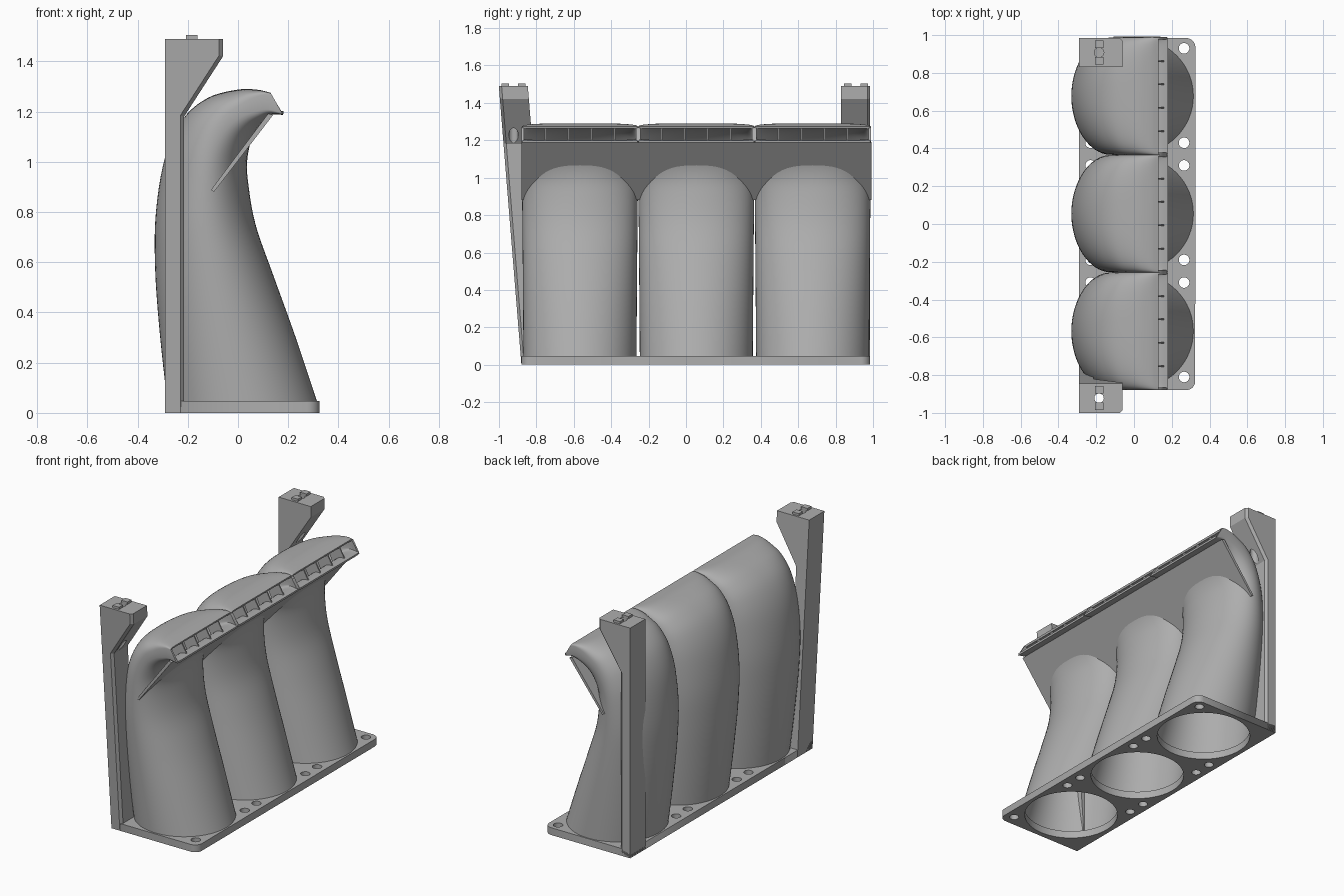
import bpy, bmesh, math
from mathutils import Vector

cube = bpy.data.objects.get("Cube")
if cube:
    bpy.data.objects.remove(cube, do_unlink=True)

grey = bpy.data.materials.new("plain grey")
grey.use_nodes = True
colour = (0.42, 0.42, 0.42, 1)
grey.diffuse_color = colour
grey.node_tree.nodes["Principled BSDF"].inputs["Base Color"].default_value = colour

CENTRES = (-0.567, 0.055, 0.677)
Y_MIN, Y_MAX = -0.88, 0.985


def add(name, data):
    ob = bpy.data.objects.new(name, data)
    bpy.context.scene.collection.objects.link(ob)
    data.materials.clear()
    data.materials.append(grey)
    return ob


def from_bmesh(name, bm):
    me = bpy.data.meshes.new(name)
    bm.to_mesh(me)
    bm.free()
    return add(name, me)


def bake(ob):
    """Replace an object by its evaluated mesh."""
    bpy.context.view_layer.update()
    deps = bpy.context.evaluated_depsgraph_get()
    me = bpy.data.meshes.new_from_object(ob.evaluated_get(deps))
    name = ob.name
    bpy.data.objects.remove(ob, do_unlink=True)
    new = add(name, me)
    new.name = name
    return new


def cut(ob, cutters):
    for c in cutters:
        c.hide_render = True
        mod = ob.modifiers.new("cut", "BOOLEAN")
        mod.operation, mod.solver, mod.object = "DIFFERENCE", "EXACT", c
    ob = bake(ob)
    for c in cutters:
        bpy.data.objects.remove(c, do_unlink=True)
    return ob


def prism(profile, y0, y1):
    """Extrude an x-z profile along y."""
    bm = bmesh.new()
    face = bm.faces.new([bm.verts.new((x, y0, z)) for x, z in profile])
    ext = bmesh.ops.extrude_face_region(bm, geom=[face])
    moved = [v for v in ext["geom"] if isinstance(v, bmesh.types.BMVert)]
    bmesh.ops.translate(bm, verts=moved, vec=(0, y1 - y0, 0))
    bmesh.ops.recalc_face_normals(bm, faces=bm.faces)
    return bm


def arc(cx, cy, r, a0=0, a1=360, n=32):
    return [(cx + r * math.cos(math.radians(a0 + (a1 - a0) * i / n)),
             cy + r * math.sin(math.radians(a0 + (a1 - a0) * i / n))) for i in range(n)]


# Base plate: rounded outline with fan openings and screw holes
outline = [(-0.29, Y_MIN)] + arc(0.275, Y_MIN + 0.05, 0.05, -90, 0, 8)
outline += [(0.325, Y_MAX - 0.05)] + arc(0.275, Y_MAX - 0.05, 0.05, 0, 90, 8)
outline += [(0.275, Y_MAX), (-0.29, Y_MAX)]
loops = [outline] + [arc(0.02, c, 0.28, n=64) for c in CENTRES]
inner_rows = (-0.31, -0.19, 0.31, 0.43)
loops += [arc(-0.23, y, 0.028) for y in inner_rows]
loops += [arc(0.265, y, 0.028) for y in (-0.81, *inner_rows, 0.93)]
curve = bpy.data.curves.new("base_plate", "CURVE")
curve.dimensions, curve.fill_mode, curve.extrude = "2D", "BOTH", 0.0235
for loop in loops:
    spline = curve.splines.new("POLY")
    spline.points.add(len(loop) - 1)
    for p, (x, y) in zip(spline.points, loop):
        p.co = (x, y, 0, 1)
    spline.use_cyclic_u = True
plate = bake(add("base_plate", curve))
for v in plate.data.vertices:
    v.co.z += 0.0235

# Duct stations: front x, z, back x, z, half width, squareness
STATIONS = [Vector(s) for s in (
    (0.32, 0.03, -0.28, 0.03, 0.302, 2),
    (0.23, 0.30, -0.31, 0.30, 0.304, 2),
    (0.14, 0.55, -0.33, 0.57, 0.306, 2),
    (0.07, 0.75, -0.327, 0.80, 0.308, 2),
    (0.04, 0.92, -0.29, 1.02, 0.31, 2),
    (0.037, 1.01, -0.22, 1.17, 0.311, 2.2),
    (0.055, 1.09, -0.12, 1.255, 0.312, 2.7),
    (0.09, 1.15, 0.0, 1.288, 0.312, 4),
    (0.13, 1.187, 0.08, 1.287, 0.312, 8),
    (0.18, 1.187, 0.13, 1.275, 0.312, 20))]


def smooth_stations(steps=5):
    out, last = [], len(STATIONS) - 1
    for i in range(last):
        a, b = STATIONS[max(i - 1, 0)], STATIONS[i]
        c, d = STATIONS[i + 1], STATIONS[min(i + 2, last)]
        for k in range(steps):
            t = k / steps
            out.append(0.5 * (2 * b + (c - a) * t + (2 * a - 5 * b + 4 * c - d) * t * t
                              + (3 * b - a - 3 * c + d) * t ** 3))
    return out + [STATIONS[last]]


def duct_skin(cy, capped, n=64):
    bm = bmesh.new()
    rings = []
    for fx, fz, bx, bz, w, e in smooth_stations():
        ring = []
        for j in range(n):
            a = 2 * math.pi * j / n
            u, v = (math.copysign(abs(q) ** (2 / e), q) for q in (math.cos(a), math.sin(a)))
            ring.append(bm.verts.new(((fx + bx) / 2 + v * (bx - fx) / 2, cy + u * w,
                                      (fz + bz) / 2 + v * (bz - fz) / 2)))
        rings.append(ring)
    for r, s in zip(rings, rings[1:]):
        for j in range(n):
            k = (j + 1) % n
            bm.faces.new((r[j], r[k], s[k], s[j]))
    if capped:
        bm.faces.new(rings[0][::-1])
        bm.faces.new(rings[-1])
    return bm


# Hollow ducts with guide vanes in each outlet
VANE = [(0.08, 1.15), (0.125, 1.193), (0.165, 1.193), (0.122, 1.27), (0.02, 1.278)]
for i, cy in enumerate(CENTRES, 1):
    duct = from_bmesh(f"duct_{i}", duct_skin(cy, False))
    wall = duct.modifiers.new("wall", "SOLIDIFY")
    wall.thickness, wall.offset = 0.013, -1
    duct = bake(duct)
    duct.data.shade_smooth()
    duct.data.set_sharp_from_angle(angle=math.radians(35))
    for j, off in enumerate((-0.185, -0.062, 0.062, 0.185), 1):
        from_bmesh(f"vane_{i}_{j}", prism(VANE, cy + off - 0.004, cy + off + 0.004))

# Slanted web joining the ducts below the outlet
web = from_bmesh("outlet_web", prism(
    [(-0.108, 0.888), (-0.096, 0.88), (0.14, 1.187), (0.12, 1.192)], Y_MIN, 0.993))
cut(web, [from_bmesh(f"web_cutter_{i}", duct_skin(c, True)) for i, c in enumerate(CENTRES)])

# Corner posts with bracket heads, screw holes and locating ribs
POST = [(-0.29, 0), (-0.215, 0), (-0.215, 1.18), (-0.06, 1.42), (-0.06, 1.49), (-0.29, 1.49)]


def post(name, y0, y1, outer, lean, hole_y):
    bm = prism(POST, y0, y1)
    edges = [e for e in bm.edges
             if all(abs(v.co.y - outer) < 1e-4 and v.co.x > -0.25 for v in e.verts)]
    bmesh.ops.bevel(bm, geom=edges, offset=0.015, segments=1, affect="EDGES")
    for v in bm.verts:
        v.co.y += lean * v.co.z
    ob = from_bmesh(name, bm)
    drill = bmesh.new()
    bmesh.ops.create_cone(drill, cap_ends=True, segments=32, radius1=0.025,
                          radius2=0.025, depth=0.6)
    bmesh.ops.translate(drill, verts=drill.verts, vec=(-0.185, hole_y, 1.4))
    cut(ob, [from_bmesh(name + "_drill", drill)])
    for side, s in (("front", -1), ("back", 1)):
        mid = hole_y + s * 0.044
        rib = prism([(-0.207, 1.485), (-0.162, 1.485), (-0.162, 1.505), (-0.207, 1.505)],
                    mid - 0.02, mid + 0.02)
        from_bmesh(f"{name}_{side}_rib", rib)


post("front_post", Y_MIN, Y_MIN + 0.155, Y_MIN, -0.081, -0.922)
post("back_post", Y_MAX - 0.155, Y_MAX, Y_MAX, 0, 0.908)
